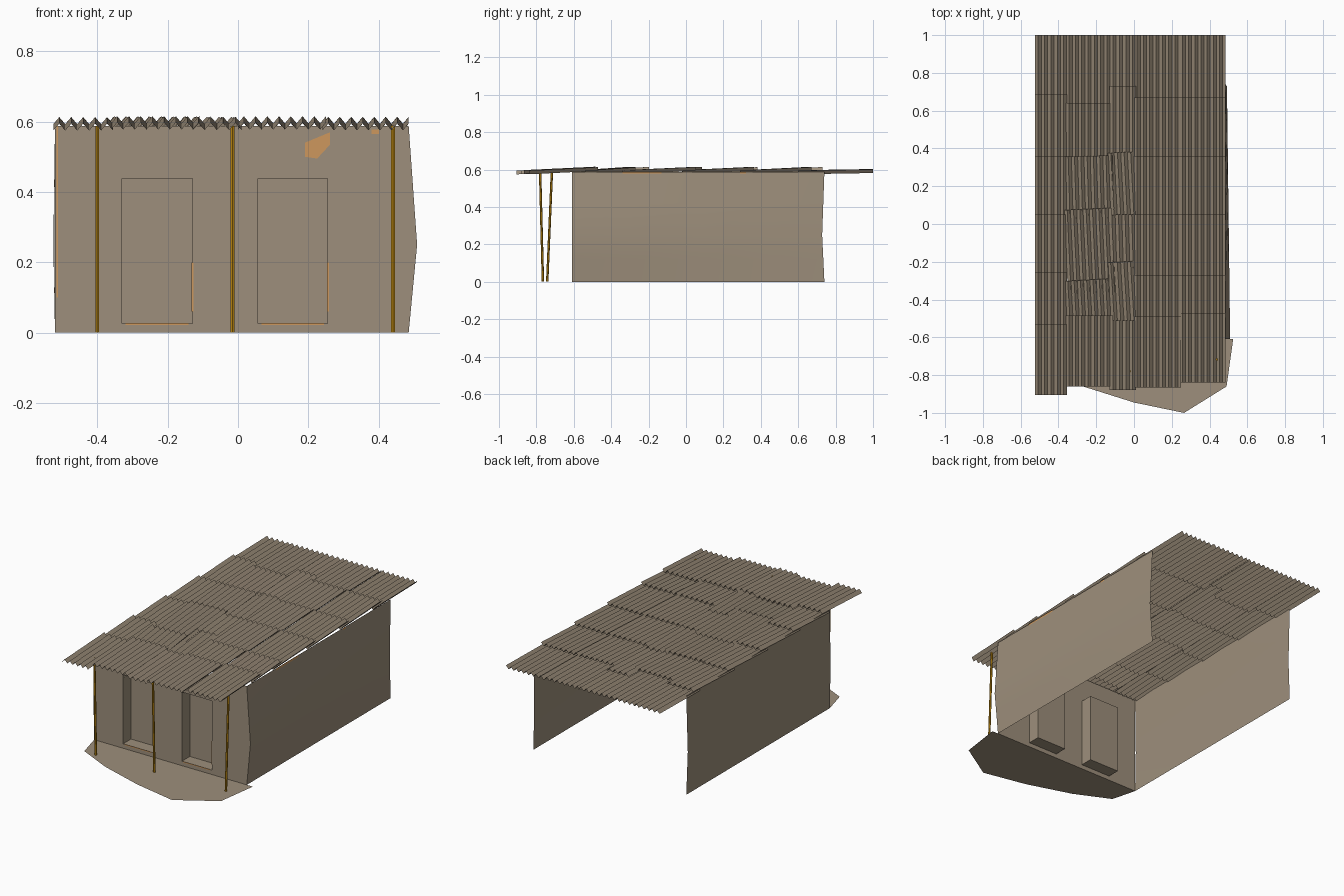
import bpy, bmesh, math, random
from mathutils import Vector

random.seed(4)
cube = bpy.data.objects.get("Cube")
if cube:
    bpy.data.objects.remove(cube)


def material(name, rgb):
    m = bpy.data.materials.new(name)
    m.use_nodes = True
    m.diffuse_color = (*rgb, 1)
    m.node_tree.nodes["Principled BSDF"].inputs["Base Color"].default_value = (*rgb, 1)
    return m


TAUPE = material("weathered taupe", (0.34, 0.275, 0.20))
GOLD = material("golden wood", (0.50, 0.24, 0.005))
ORANGE = material("orange clay", (0.61, 0.31, 0.11))


def finish(name, bm, mat, smooth=False):
    mesh = bpy.data.meshes.new(name)
    bm.to_mesh(mesh)
    bm.free()
    mesh.materials.append(mat)
    obj = bpy.data.objects.new(name, mesh)
    bpy.context.scene.collection.objects.link(obj)
    if smooth:
        bpy.ops.object.select_all(action='DESELECT')
        obj.select_set(True)
        bpy.context.view_layer.objects.active = obj
        bpy.ops.object.shade_smooth_by_angle(angle=math.radians(30))
    return obj


def sheet(name, us, vs, point, mat=TAUPE, smooth=False):
    """Surface over the grid us x vs, placed by point(u, v)."""
    bm = bmesh.new()
    rows = [[bm.verts.new(point(u, v)) for v in vs] for u in us]
    for a, b in zip(rows, rows[1:]):
        for j in range(len(vs) - 1):
            bm.faces.new((a[j], b[j], b[j + 1], a[j + 1]))
    return finish(name, bm, mat, smooth)


def polygon(name, points, mat):
    bm = bmesh.new()
    bm.faces.new([bm.verts.new(p) for p in points])
    return finish(name, bm, mat)


TOP, FRONT, BACK = 0.588, -0.61, 0.74
LEFT_X, RIGHT_X = 0.485, -0.52


def bulge(z):
    return 0.024 * min(z / 0.25, (TOP - z) / (TOP - 0.25))


# Ground apron before the house
apron = [(-0.52, -0.61), (-0.48, -0.76), (-0.27, -0.86), (0, -0.945),
         (0.265, -1), (0.49, -0.86), (0.525, -0.61)]
polygon("ground_apron", [(x, y, 0) for x, y in apron], TAUPE)

# Side walls, slightly warped
heights = [0, 0.12, 0.25, 0.42, TOP]
lengths = [FRONT, -0.3, 0.1, 0.45, BACK]


def wall_point(x, swell):
    def at(y, z):
        fade = (BACK - y) / (BACK - FRONT)
        pull = 0.5 * bulge(z) * (1 - fade)
        return (x + swell * bulge(z) * (0.3 + 0.7 * fade), y - pull, z)
    return at


sheet("left_wall", lengths, heights, wall_point(LEFT_X, 1), smooth=True)
sheet("right_wall", lengths, heights, wall_point(RIGHT_X, -0.2), smooth=True)

# Front wall with two recessed doorways
DOORS = [(-0.33, -0.13), (0.057, 0.255)]
SILL, LINTEL, DEPTH = 0.026, 0.438, 0.075
xs = [RIGHT_X, *DOORS[0], *DOORS[1], LEFT_X]
zs = [0, SILL, 0.25, LINTEL, TOP]


def front_point(x, z):
    return (x + (bulge(z) if x == LEFT_X else 0), FRONT, z)


front = sheet("front_wall", xs, zs, front_point)
bm = bmesh.new()
bm.from_mesh(front.data)
doors = []
for f in bm.faces:
    c = f.calc_center_median()
    if SILL < c.z < LINTEL and any(a < c.x < b for a, b in DOORS):
        doors.append(f)
new = bmesh.ops.extrude_face_region(bm, geom=doors)["geom"]
bmesh.ops.translate(bm, verts=[v for v in new if isinstance(v, bmesh.types.BMVert)],
                    vec=(0, DEPTH, 0))
bmesh.ops.delete(bm, geom=[f for f in doors if f.is_valid], context='FACES')
bm.to_mesh(front.data)
bm.free()

# Worn clay showing at sills, jambs and on the wall
F = FRONT - 0.002


def front_strip(name, x0, x1, z0, z1):
    polygon(name, [(x0, F, z0), (x1, F, z0), (x1, F, z1), (x0, F, z1)], ORANGE)


for i, (a, b) in enumerate(DOORS):
    front_strip(f"worn_sill_{i}", a + 0.01, b - 0.01, SILL - 0.004, SILL + 0.002)
    front_strip(f"worn_jamb_{i}", b - 0.002, b + 0.003, 0.06, 0.2)
front_strip("worn_corner", RIGHT_X + 0.004, RIGHT_X + 0.009, 0.1, TOP)
front_strip("worn_top", 0.38, 0.4, 0.565, 0.578)
polygon("clay_patch", [(x, F, z) for x, z in
        [(0.19, 0.5), (0.225, 0.495), (0.262, 0.535), (0.262, 0.57), (0.19, 0.54)]], ORANGE)
for i, (a, b) in enumerate([(-0.34, -0.13), (0.29, 0.32)]):
    x = LEFT_X + 0.003
    polygon(f"worn_eave_{i}", [(x, a, 0.578), (x, b, 0.578), (x, b, 0.588), (x, a, 0.588)], ORANGE)


# Leaning porch posts
def post(name, foot, top, radius=0.0065):
    foot, top = Vector(foot), Vector(top)
    axis = top - foot
    bm = bmesh.new()
    bmesh.ops.create_cone(bm, cap_ends=True, segments=6, radius1=radius,
                          radius2=radius, depth=axis.length)
    turn = axis.to_track_quat('Z', 'Y').to_matrix()
    bmesh.ops.rotate(bm, verts=bm.verts, matrix=turn)
    bmesh.ops.translate(bm, verts=bm.verts, vec=(foot + top) / 2)
    finish(name, bm, GOLD)


for name, x, top_y in [("right_post", -0.40, -0.78), ("middle_post", -0.015, -0.78),
                       ("left_post", 0.44, -0.717)]:
    post(name, (x, -0.765 if top_y < -0.75 else -0.742, 0.001), (x, top_y, 0.588))

# Corrugated roof sheets: column extents, then the row edges of each column
COLUMNS = [
    (-0.525, -0.355, [-0.905, -0.53, -0.255, 0.05, 0.36, 0.685, 1]),
    (-0.36, -0.11, [-0.86, -0.485, -0.295, 0.08, 0.36, 0.64, 1]),
    (-0.13, 0.01, [-0.88, -0.51, -0.20, 0.05, 0.38, 0.73, 1]),
    (0.0, 0.25, [-0.865, -0.49, -0.27, 0.05, 0.36, 0.67, 1]),
    (0.24, 0.485, [-0.84, -0.47, -0.27, 0.05, 0.36, 0.67, 1]),
]
PITCH, WAVE = 0.033, 0.010


def roof_sheet(name, x0, x1, y0, y1, z0, z1, yaw):
    n = round((x1 - x0) / PITCH * 2)
    mid = (y0 + y1) / 2

    def at(i, t):
        y = y0 + (y1 - y0) * t
        x = x0 + (x1 - x0) * i / n + yaw * (mid - y)
        return (x, y + yaw * (x - (x0 + x1) / 2),
                z0 + (z1 - z0) * t + (WAVE if i % 2 else -WAVE))
    sheet(name, range(n + 1), [0, 1], at)


for c, (x0, x1, edges) in enumerate(COLUMNS):
    for r in range(len(edges) - 1):
        first, last = r == 0, r == len(edges) - 2
        lift = 0.0015 * (c % 2) + random.uniform(-0.001, 0.001)
        yaw = random.uniform(0.02, 0.07) if c in (1, 2) and r in (1, 2, 3) else 0
        roof_sheet(f"roof_sheet_{c}_{r}", x0, x1,
                   edges[r] - (0 if first else 0.07), edges[r + 1],
                   0.585 + lift, (0.592 if last else 0.603) + lift, yaw)
